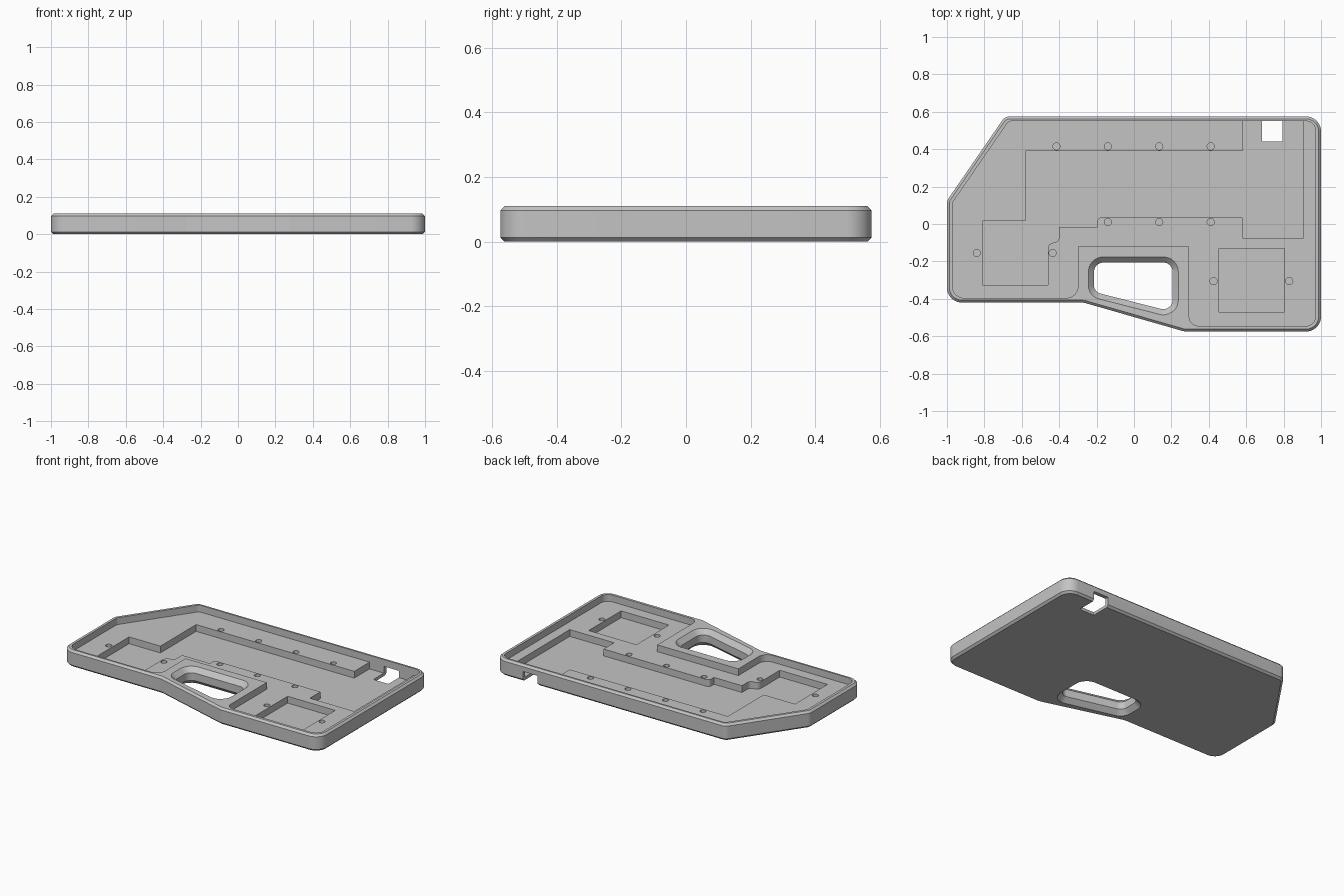
import bpy, bmesh, math
from mathutils import Vector

cube = bpy.data.objects.get("Cube")
if cube:
    bpy.data.objects.remove(cube, do_unlink=True)

HEIGHT, SHELF, FLOOR = 0.11, 0.065, 0.02
CHAMFER = 0.013

grey = bpy.data.materials.new("plain_grey")
grey.use_nodes = True
colour = (0.55, 0.55, 0.55, 1)
grey.diffuse_color = colour
grey.node_tree.nodes["Principled BSDF"].inputs["Base Color"].default_value = colour


def outline(corners, inset=0.0, steps=8):
    """Counter-clockwise (x, y, radius) corners to a rounded, inset outline."""
    pts = []
    for i, (x, y, r) in enumerate(corners):
        p = Vector((x, y))
        before = (p - Vector(corners[i - 1][:2])).normalized()
        after = (Vector(corners[(i + 1) % len(corners)][:2]) - p).normalized()
        n1, n2 = Vector((-before.y, before.x)), Vector((-after.y, after.x))
        miter = (n1 + n2) / (1 + n1.dot(n2))
        if r == 0:
            pts.append(p + miter * inset)
            continue
        side = 1 if before.x * after.y - before.y * after.x > 0 else -1
        centre = p + miter * side * r
        for k in range(steps + 1):
            n = n1.lerp(n2, k / steps).normalized()
            pts.append(centre - n * side * (r - side * inset))
    return pts


def loft(name, corners, levels):
    """Solid through (z, inset) levels of one outline."""
    bm = bmesh.new()
    loops = [[bm.verts.new((p.x, p.y, z)) for p in outline(corners, inset)]
             for z, inset in levels]
    for low, high in zip(loops, loops[1:]):
        for i in range(len(low)):
            j = (i + 1) % len(low)
            bm.faces.new((low[i], low[j], high[j], high[i]))
    bm.faces.new(loops[0][::-1])
    bm.faces.new(loops[-1])
    bmesh.ops.recalc_face_normals(bm, faces=bm.faces)
    mesh = bpy.data.meshes.new(name)
    bm.to_mesh(mesh)
    bm.free()
    mesh.materials.append(grey)
    obj = bpy.data.objects.new(name, mesh)
    bpy.context.collection.objects.link(obj)
    return obj


def box(x0, y0, x1, y1):
    return [(x0, y0, 0), (x1, y0, 0), (x1, y1, 0), (x0, y1, 0)]


# Outer tray body with chamfered rims
body = loft("case_tray", [
    (-1, -0.42, 0.08), (-0.27, -0.42, 0.1), (0.27, -0.575, 0.1), (1, -0.575, 0.08),
    (1, 0.575, 0.08), (-0.69, 0.575, 0.05), (-1, 0.125, 0.05)],
    [(0, CHAMFER), (CHAMFER, 0), (HEIGHT - CHAMFER, 0), (HEIGHT, CHAMFER)])

cutters = []


def cut(name, corners, low, high=HEIGHT + 0.05):
    cutters.append(loft(name, corners, [(low, 0), (high, 0)]))


# Shallow shelf inside the rim
cut("shelf_cutter", [
    (-0.97, -0.395, 0.06), (-0.3, -0.395, 0.06), (-0.3, -0.12, 0), (0.295, -0.12, 0),
    (0.295, -0.545, 0.05), (0.97, -0.545, 0.05), (0.97, 0.55, 0.05),
    (-0.67, 0.55, 0.03), (-0.97, 0.115, 0.03)], SHELF)

# Deep stepped pocket
cut("deep_pocket_cutter", [
    (-0.81, -0.325, 0), (-0.46, -0.325, 0), (-0.46, -0.1, 0.03), (-0.4, -0.1, 0.03),
    (-0.4, -0.015, 0), (-0.195, -0.015, 0), (-0.195, 0.035, 0.02), (0.58, 0.035, 0),
    (0.58, -0.075, 0), (0.905, -0.075, 0), (0.905, 0.55, 0), (0.58, 0.55, 0),
    (0.58, 0.39, 0), (-0.58, 0.39, 0), (-0.58, 0.015, 0), (-0.81, 0.015, 0)], FLOOR)

# Square pocket
cut("square_pocket_cutter", box(0.455, -0.47, 0.805, -0.13), FLOOR)

# Port notch through the floor and under the back rim
cut("port_notch_cutter", box(0.685, 0.44, 0.795, 0.7), -0.05, SHELF)

# Screw holes
holes = [(x, y) for y in (0.415, 0.01) for x in (-0.14, 0.135, 0.41)]
holes += [(-0.415, 0.415), (-0.84, -0.155), (-0.435, -0.155), (0.425, -0.305), (0.83, -0.305)]
R = 0.019
for x, y in holes:
    ring = [(x + R * math.cos(a), y + R * math.sin(a), 0)
            for a in (k * math.tau / 20 for k in range(20))]
    cut("screw_hole_cutter", ring, FLOOR + 0.005)

# Handle opening, flared at top and bottom
FLARE = 0.03
cutters.append(loft("handle_cutter", [
    (-0.214, -0.363, 0.045), (0.207, -0.47, 0.05), (0.207, -0.206, 0.05), (-0.214, -0.206, 0.05)],
    [(-0.01, -FLARE - 0.01), (FLARE, 0), (HEIGHT - FLARE, 0), (HEIGHT + 0.01, -FLARE - 0.01)]))

# Carve the tray
bpy.ops.object.select_all(action='DESELECT')
bpy.context.view_layer.objects.active = body
body.select_set(True)
for cutter in cutters:
    cutter.hide_render = True
    mod = body.modifiers.new("carve", 'BOOLEAN')
    mod.operation = 'DIFFERENCE'
    mod.solver = 'EXACT'
    mod.object = cutter
    bpy.ops.object.modifier_apply(modifier=mod.name)
    bpy.data.objects.remove(cutter, do_unlink=True)

bpy.ops.object.shade_smooth_by_angle(angle=math.radians(25))
